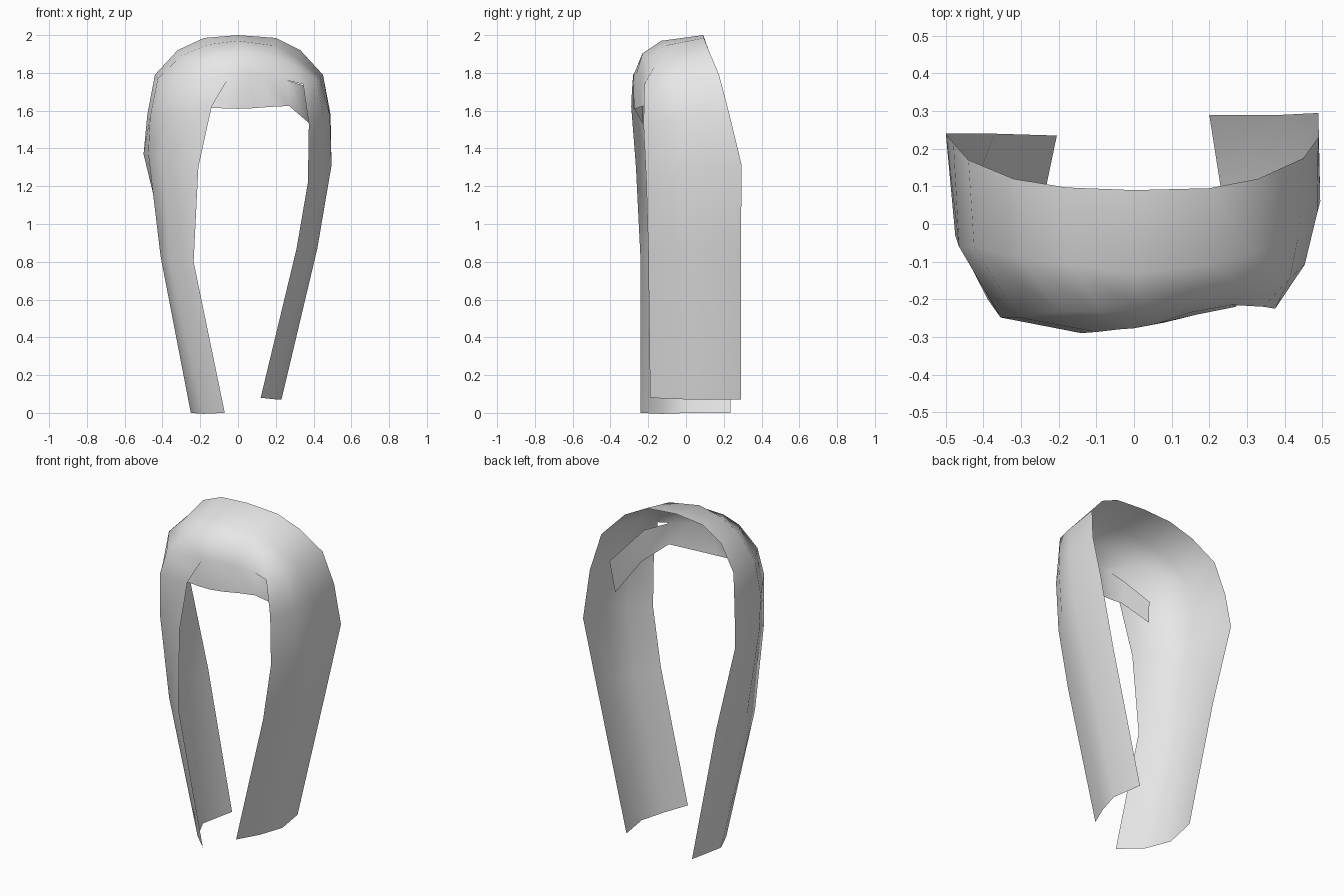
import bpy, bmesh
from mathutils import Vector as V

# Stations along the arch: back edge, side line, front edge, roundness of the front
left_lock = [
    ((-.205, .235, 0), (-.25, .02, 0), (-.07, -.24, 0), .03),
    ((-.37, .24, .83), (-.41, 0, .83), (-.235, -.24, .80), .05),
    ((-.50, .24, 1.37), (-.475, -.03, 1.37), (-.21, -.265, 1.30), .07),
    ((-.48, .215, 1.58), (-.465, -.06, 1.57), (-.14, -.29, 1.62), .09),
    ((-.44, .17, 1.79), (-.425, -.06, 1.77), (-.10, -.287, 1.69), .09),
]
crown = [
    ((-.32, .12, 1.92), (-.30, -.09, 1.89), (-.04, -.28, 1.79), .06),
    ((-.18, .097, 1.985), (-.16, -.11, 1.95), (0, -.277, 1.79), .05),
    ((0, .09, 2), (0, -.13, 1.97), (.06, -.265, 1.79), .04),
    ((.20, .095, 1.985), (.19, -.11, 1.945), (.15, -.235, 1.78), .035),
    ((.33, .12, 1.92), (.31, -.08, 1.88), (.26, -.215, 1.76), .03),
]
right_lock = [
    ((.45, .175, 1.79), (.435, -.04, 1.77), (.345, -.22, 1.74), .03),
    ((.49, .23, 1.58), (.487, .03, 1.57), (.375, -.225, 1.53), .025),
    ((.49, .295, 1.31), (.495, .06, 1.31), (.37, -.21, 1.22), .025),
    ((.39, .29, .87), (.42, .10, .87), (.31, -.20, .87), .02),
    ((.20, .29, .07), (.23, .10, .07), (.12, -.19, .08), .01),
]
stations = left_lock + crown + right_lock

# Fringe: loose ends tuck behind the locks, the middle hangs from the crown
hem = [(-.30, -.23, 1.53), (-.14, -.275, 1.615), (-.07, -.278, 1.612), (0, -.275, 1.61),
       (.08, -.262, 1.613), (.17, -.24, 1.62), (.27, -.22, 1.625),
       (.375, -.11, 1.535), (.43, .07, 1.40)]
fringe_top = ([(-.30, -.225, 1.66), (-.14, -.25, 1.74)] + [s[2] for s in crown]
              + [(.36, -.11, 1.73), (.455, .09, 1.59)])


def bulged_row(i):
    """Four points across the sheet, with a rounded point before the front edge."""
    back, side, front, bulge = stations[i]
    back, side, front = V(back), V(side), V(front)
    nxt = V(stations[min(i + 1, len(stations) - 1)][1])
    prv = V(stations[max(i - 1, 0)][1])
    out = (front - side).cross(nxt - prv).normalized()
    return [back, side, (side + front) / 2 + out * bulge, front]


def add_sheet(bm, rows):
    grid = [[bm.verts.new(p) for p in row] for row in rows]
    for a, b in zip(grid, grid[1:]):
        for j in range(len(a) - 1):
            bm.faces.new((a[j], a[j + 1], b[j + 1], b[j]))


bm = bmesh.new()
add_sheet(bm, [bulged_row(i) for i in range(len(stations))])
add_sheet(bm, list(zip(fringe_top, hem)))
bmesh.ops.remove_doubles(bm, verts=bm.verts, dist=.0005)
for f in bm.faces:
    f.smooth = True

mesh = bpy.data.meshes.new("hair")
bm.to_mesh(mesh)
bm.free()
grey = bpy.data.materials.new("light grey")
grey.diffuse_color = (.8, .8, .8, 1)
mesh.materials.append(grey)
hair = bpy.data.objects.new("hair", mesh)
bpy.context.collection.objects.link(hair)
